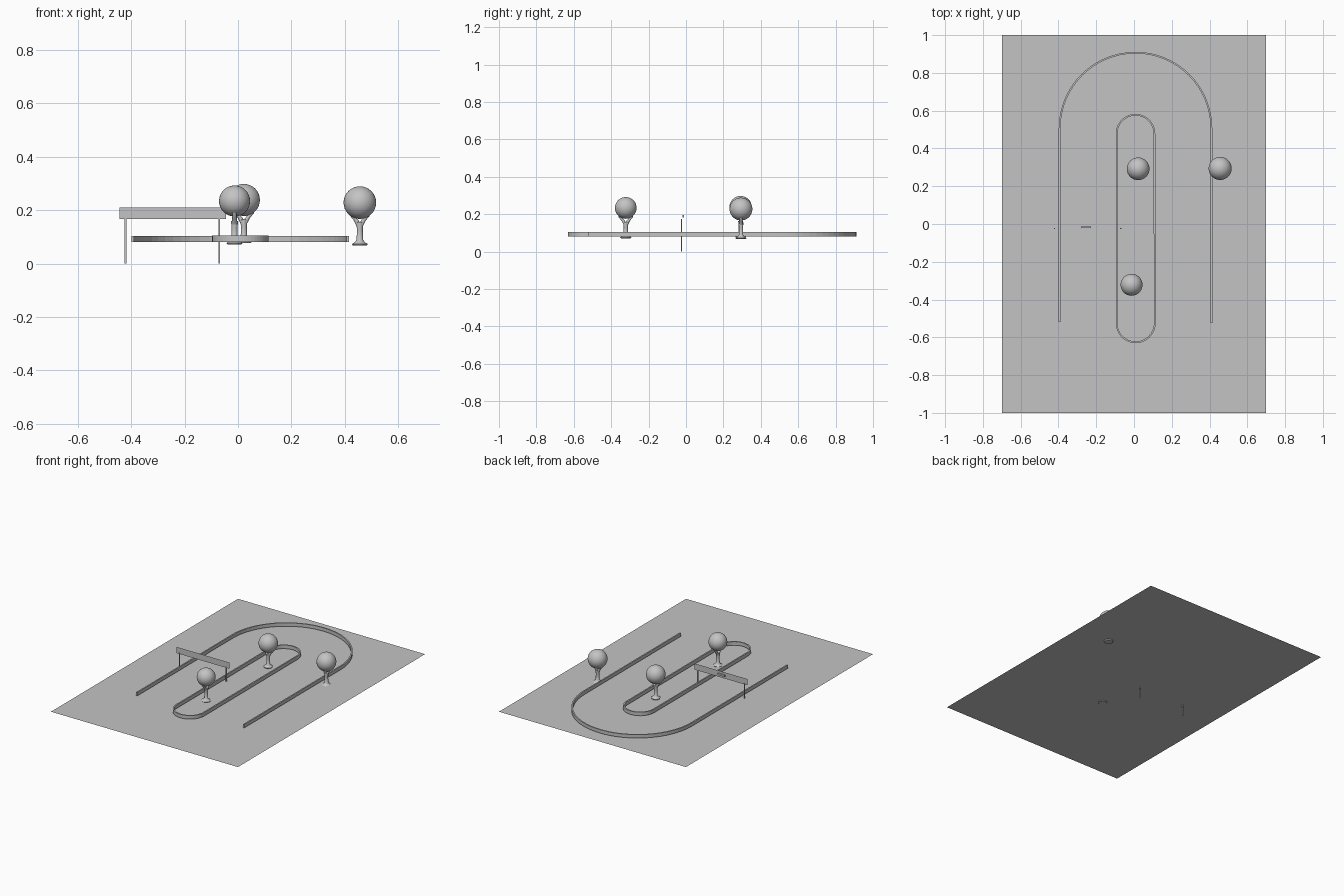
import bpy, bmesh, math
from mathutils import Vector

if "Cube" in bpy.data.objects:
    bpy.data.objects.remove(bpy.data.objects["Cube"])

grey = bpy.data.materials.new("plain grey")
grey.diffuse_color = (0.55, 0.55, 0.55, 1)
grey.use_nodes = True
grey.node_tree.nodes["Principled BSDF"].inputs["Base Color"].default_value = grey.diffuse_color

GROUND = 0.074


def finish(name, bm, smooth=False):
    bmesh.ops.recalc_face_normals(bm, faces=bm.faces)
    me = bpy.data.meshes.new(name)
    bm.to_mesh(me)
    bm.free()
    me.materials.append(grey)
    for p in me.polygons:
        p.use_smooth = smooth
    ob = bpy.data.objects.new(name, me)
    bpy.context.collection.objects.link(ob)
    return ob


def box(name, x0, x1, y0, y1, z0, z1):
    bm = bmesh.new()
    bmesh.ops.create_cube(bm, size=1)
    for v in bm.verts:
        v.co = ((x0 + x1) / 2 + v.co.x * (x1 - x0),
                (y0 + y1) / 2 + v.co.y * (y1 - y0),
                (z0 + z1) / 2 + v.co.z * (z1 - z0))
    return finish(name, bm)


def sheet(name, corners):
    bm = bmesh.new()
    bm.faces.new([bm.verts.new(c) for c in corners])
    return finish(name, bm)


def arc(cx, cy, r, a0, a1, n):
    return [(cx + r * math.cos(math.radians(a0 + (a1 - a0) * i / n)),
             cy + r * math.sin(math.radians(a0 + (a1 - a0) * i / n))) for i in range(n + 1)]


def wall(name, path, closed, z0, z1, t=0.009):
    """Barrier of constant thickness following a flat path."""
    bm = bmesh.new()
    n = len(path)
    rings = []
    for i, p in enumerate(path):
        a = Vector(path[(i - 1) % n] if closed or i > 0 else p)
        b = Vector(path[(i + 1) % n] if closed or i < n - 1 else p)
        d = (b - a).normalized()
        s = Vector((-d.y, d.x)) * t / 2
        p = Vector(p)
        rings.append([bm.verts.new((*q, z)) for q, z in
                      ((p - s, z0), (p + s, z0), (p + s, z1), (p - s, z1))])
    for i in range(n if closed else n - 1):
        r, q = rings[i], rings[(i + 1) % n]
        for k in range(4):
            bm.faces.new((r[k], r[(k + 1) % 4], q[(k + 1) % 4], q[k]))
    if not closed:
        bm.faces.new(rings[0])
        bm.faces.new(rings[-1])
    return finish(name, bm)


def tube(bm, stations, sides=12):
    """Round limb through (centre, radius) stations, rings kept level."""
    rings = []
    for c, r in stations:
        rings.append([bm.verts.new((c[0] + r * math.cos(2 * math.pi * k / sides),
                                    c[1] + r * math.sin(2 * math.pi * k / sides), c[2]))
                      for k in range(sides)])
    for a, b in zip(rings, rings[1:]):
        for k in range(sides):
            bm.faces.new((a[k], a[(k + 1) % sides], b[(k + 1) % sides], b[k]))
    bm.faces.new(rings[0])
    bm.faces.new(rings[-1])


def tree(name, x, y, base, ball_z, r, fork):
    # trunk with a flared root, forking into two limbs
    bm = bmesh.new()
    tube(bm, [((x, y, base + h), w) for h, w in
              ((0, 0.026), (0.006, 0.030), (0.012, 0.020), (0.022, 0.012),
               (0.06, 0.011), (0.088, 0.013))])
    dx, dy = fork
    for s in (-1, 1):
        tube(bm, [((x + s * k * dx, y + s * k * dy, base + h), w) for k, h, w in
                  ((0.003, 0.075, 0.010), (0.014, 0.095, 0.009),
                   (0.030, 0.113, 0.008), (0.036, 0.135, 0.006))])
    trunk = finish(name + "_trunk", bm, True)
    # round crown
    bm = bmesh.new()
    bmesh.ops.create_uvsphere(bm, u_segments=32, v_segments=16, radius=r)
    bmesh.ops.translate(bm, verts=bm.verts, vec=(x, y, ball_z))
    finish(name + "_crown", bm, True)
    bpy.ops.object.select_all(action='DESELECT')
    trunk.select_set(True)
    bpy.context.view_layer.objects.active = trunk
    bpy.ops.object.shade_smooth_by_angle(angle=math.radians(40))


# ground sheet
sheet("ground_sheet", [(-0.7, -1, GROUND), (0.7, -1, GROUND), (0.7, 1, GROUND), (-0.7, 1, GROUND)])

# track barriers: open outer arch and closed inner loop
outer = [(0.410, -0.525)] + arc(0.008, 0.505, 0.402, 0, 180, 32) + [(-0.394, -0.52)]
wall("outer_barrier", outer, False, 0.081, 0.104)
inner = arc(0.008, 0.478, 0.1, 0, 180, 24) + arc(0.009, -0.525, 0.101, 180, 360, 24)
wall("inner_barrier", inner, True, 0.081, 0.105)

# start gate: thin banner, two posts and a small plate on its rear
YB = -0.025
sheet("banner", [(-0.443, YB, 0.167), (-0.045, YB, 0.167), (-0.045, YB, 0.209), (-0.443, YB, 0.209)])
for side, px in (("left", -0.421), ("right", -0.07)):
    box(side + "_post", px - 0.003, px + 0.003, YB - 0.002, YB + 0.003, 0, 0.175)
box("banner_plate", -0.28, -0.227, YB + 0.005, YB + 0.013, 0.184, 0.196)

# trees
tree("side_tree", 0.456, 0.294, 0.067, 0.228, 0.061, (1, 0))
tree("back_tree", 0.022, 0.292, 0.076, 0.238, 0.060, (1, 0))
tree("front_tree", -0.013, -0.322, 0.071, 0.234, 0.058, (0, 1))
